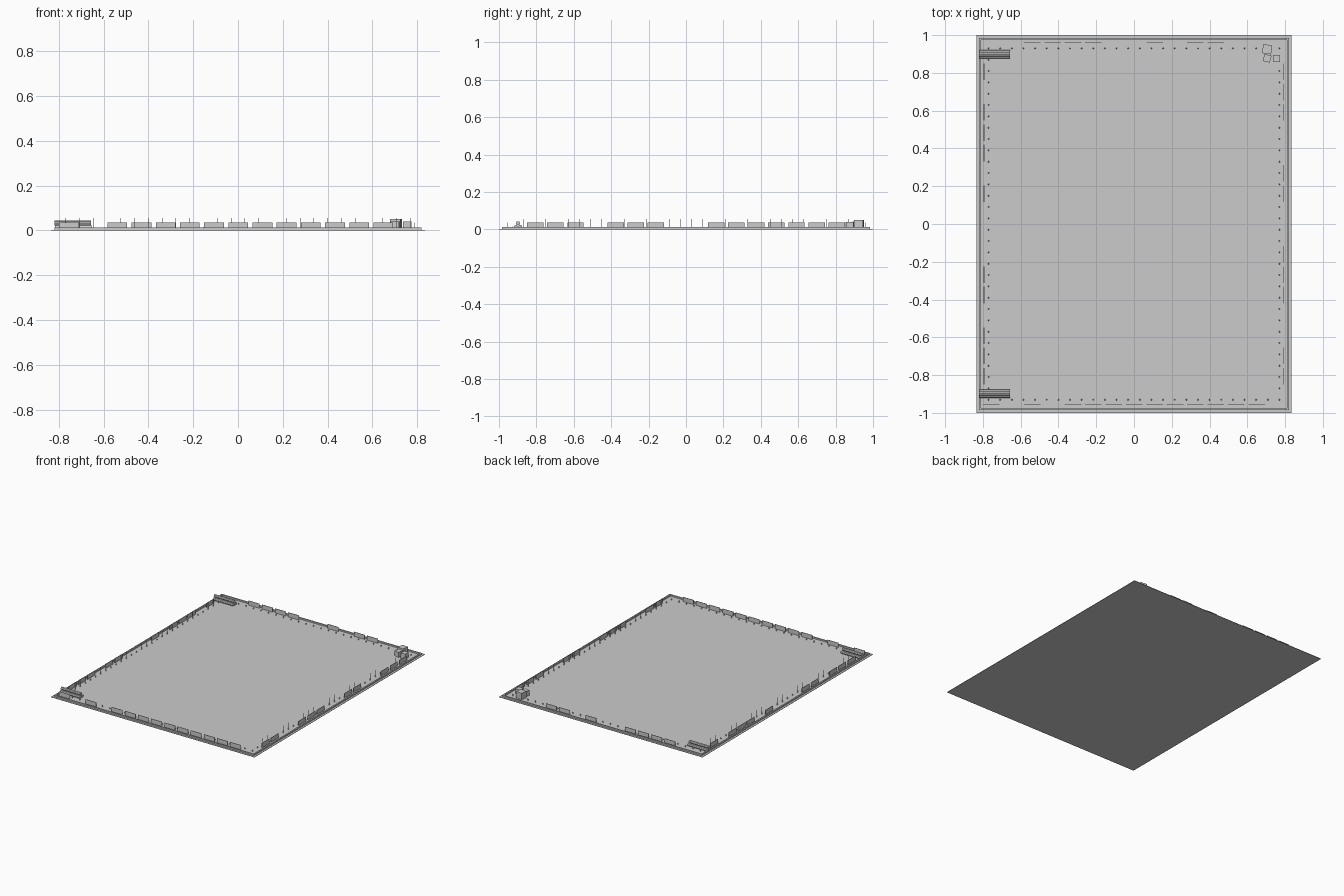
import bpy, bmesh, math
from mathutils import Matrix

if "Cube" in bpy.data.objects:
    bpy.data.objects.remove(bpy.data.objects["Cube"])

FLOOR = 0.003


def make(name, build):
    bm = bmesh.new()
    build(bm)
    me = bpy.data.meshes.new(name)
    bm.to_mesh(me)
    bm.free()
    ob = bpy.data.objects.new(name, me)
    bpy.context.collection.objects.link(ob)
    return ob


def box(bm, c, s, rot=0):
    m = (Matrix.Translation(c) @ Matrix.Rotation(math.radians(rot), 4, 'Z')
         @ Matrix.Diagonal((*s, 1)))
    bmesh.ops.create_cube(bm, size=1, matrix=m)


def cone(bm, c, r1, r2, h, n, rot=Matrix()):
    bmesh.ops.create_cone(bm, cap_ends=True, segments=n, radius1=r1, radius2=r2,
                          depth=h, matrix=Matrix.Translation(c) @ rot)


# ground slab
make("ground_slab", lambda bm: box(bm, (0, 0, FLOOR / 2), (1.67, 2.0, FLOOR)))


# low kerb around the yard
def kerb(bm):
    z, h = FLOOR + 0.005, 0.010
    for s in (-1, 1):
        box(bm, (0, s * 0.98, z), (1.64, 0.01, h))
        box(bm, (s * 0.815, 0, z), (0.01, 1.95, h))


make("kerb", kerb)

# fence panels: slot centres along each side, with gaps
PITCH = 0.1074
front = [-7, -5] + list(range(-3, 7))
back = [-5, -4, -3, -2, 1, 3, 4]
left = [-7.5, -6.5, -5.5, -3.5, -2.5, 1.5, 3.5, 4.5, 5.5, 7.5]
right = [-7.5, -6.5, -3.5, -2.5, -1.5, 1.5, 2.5, 5.5, 6.5, 7.5]


def panels(bm):
    z, h, t, w = FLOOR + 0.0165, 0.033, 0.003, 0.088
    for y, slots in ((-0.955, front), (0.96, back)):
        for k in slots:
            box(bm, (0.001 + k * 0.108, y, z), (w, t, h))
    for x, slots in ((-0.794, left), (0.79, right)):
        for k in slots:
            box(bm, (x, k * PITCH, z), (t, w, h))


make("fence_panels", panels)


# thin marker stakes inside the fence, each with a small pointed foot
def stakes(bm):
    spots = []
    for s in (-1, 1):
        spots += [(-0.77 + 0.0616 * i, s * 0.93) for i in range(26)]
        spots += [(s * 0.77, -0.87 + 0.06 * i) for i in range(30)]
    for x, y in spots:
        cone(bm, (x, y, FLOOR + 0.026), 0.001, 0.001, 0.052, 4)
        cone(bm, (x, y, FLOOR + 0.006), 0.004, 0.001, 0.012, 5)


make("stakes", stakes)


# log piles: two below, one on top
def logs(bm):
    r = 0.011
    lie = Matrix.Rotation(math.pi / 2, 4, 'Y')
    for s in (-1, 1):
        y = s * 0.898
        for dx, dy, z in ((0, -r, r), (0, r, r), (-0.002, 0, r * 2.732)):
            cone(bm, (-0.737 + dx, y + dy, FLOOR + z), r, r, 0.163, 8, lie)


make("log_piles", logs)

# three crates in the back corner
for i, (x, y, s, a) in enumerate(((0.705, 0.925, 0.048, -8),
                                  (0.705, 0.877, 0.038, -15),
                                  (0.755, 0.877, 0.038, 0))):
    make(f"crate_{i + 1}", lambda bm: box(bm, (x, y, FLOOR + s / 2), (s, s, s), a))
